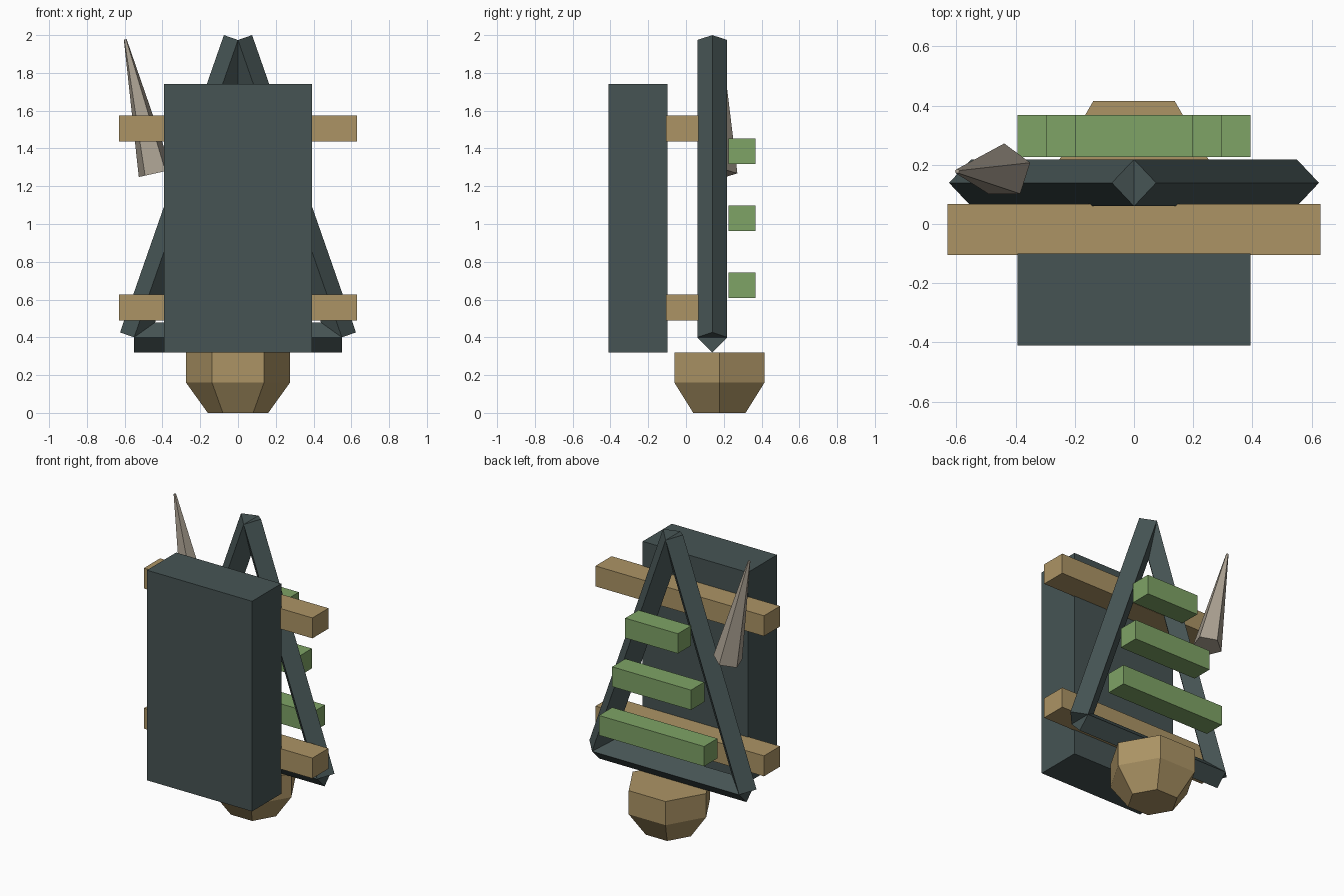
import bpy, bmesh
from math import cos, sin, pi
from mathutils import Vector

cube = bpy.data.objects.get("Cube")
if cube:
    bpy.data.objects.remove(cube, do_unlink=True)


def material(name, rgb):
    """Flat material from 0-255 sRGB values."""
    linear = [((c / 255 + 0.055) / 1.055) ** 2.4 for c in rgb] + [1]
    mat = bpy.data.materials.new(name)
    mat.use_nodes = True
    mat.diffuse_color = linear
    mat.node_tree.nodes["Principled BSDF"].inputs["Base Color"].default_value = linear
    return mat


slate = material("dark_slate", (70, 84, 84))
wood = material("tan_wood", (172, 148, 101))
green = material("leaf_green", (126, 163, 102))
bone = material("grey_bone", (172, 162, 147))


def finish(name, bm, mat):
    bmesh.ops.recalc_face_normals(bm, faces=bm.faces)
    mesh = bpy.data.meshes.new(name)
    bm.to_mesh(mesh)
    bm.free()
    mesh.materials.append(mat)
    obj = bpy.data.objects.new(name, mesh)
    bpy.context.collection.objects.link(obj)


def box(name, low, high, mat):
    low, high = Vector(low), Vector(high)
    bm = bmesh.new()
    bmesh.ops.create_cube(bm, size=1)
    bmesh.ops.scale(bm, vec=high - low, verts=bm.verts)
    bmesh.ops.translate(bm, vec=(low + high) / 2, verts=bm.verts)
    finish(name, bm, mat)


def loft(name, stations, sides, mat, phase=0):
    """Capped loft through (centre, radius) stations on a straight axis."""
    axis = (Vector(stations[-1][0]) - Vector(stations[0][0])).normalized()
    u = Vector((0, 1, 0))
    v = u.cross(axis)
    bm = bmesh.new()
    rings = []
    for centre, radius in stations:
        angles = [phase + 2 * pi * k / sides for k in range(sides)]
        rings.append([bm.verts.new(Vector(centre) + radius * (u * cos(a) + v * sin(a)))
                      for a in angles])
    for lower, upper in zip(rings, rings[1:]):
        for k in range(sides):
            n = (k + 1) % sides
            bm.faces.new((lower[k], lower[n], upper[n], upper[k]))
    bm.faces.new(rings[0])
    bm.faces.new(rings[-1])
    finish(name, bm, mat)


# Main slab and the two cross beams behind it
box("main_slab", (-0.393, -0.411, 0.32), (0.393, -0.099, 1.74), slate)
for name, z in (("lower_beam", 0.558), ("upper_beam", 1.505)):
    box(name, (-0.63, -0.105, z - 0.069), (0.63, 0.067, z + 0.069), wood)

# Triangular frame of diamond-section bars
Y, R = 0.139, 0.079
apex, left, right = (0, Y, 1.974), (0.55, Y, 0.4), (-0.55, Y, 0.4)
for name, a, b in (("frame_left_bar", left, apex), ("frame_right_bar", right, apex),
                   ("frame_bottom_bar", right, left)):
    loft(name, [(a, R), (b, R)], 4, slate)

# Green rungs on the back, narrowing upward
for i, half in enumerate((0.393, 0.295, 0.197)):
    z = 0.675 + 0.355 * i
    box(f"rung_{i + 1}", (-half, 0.226, z - 0.067), (half, 0.368, z + 0.067), green)

# Six-sided tapered foot
loft("foot", [((0, 0.177, 0), 0.16), ((0, 0.177, 0.16), 0.275),
              ((0, 0.177, 0.32), 0.275)], 6, wood, pi / 2)

# Leaning five-sided spike
loft("spike", [((-0.438, 0.178, 1.268), 0.094), ((-0.597, 0.178, 1.977), 0.008)], 5, bone)
